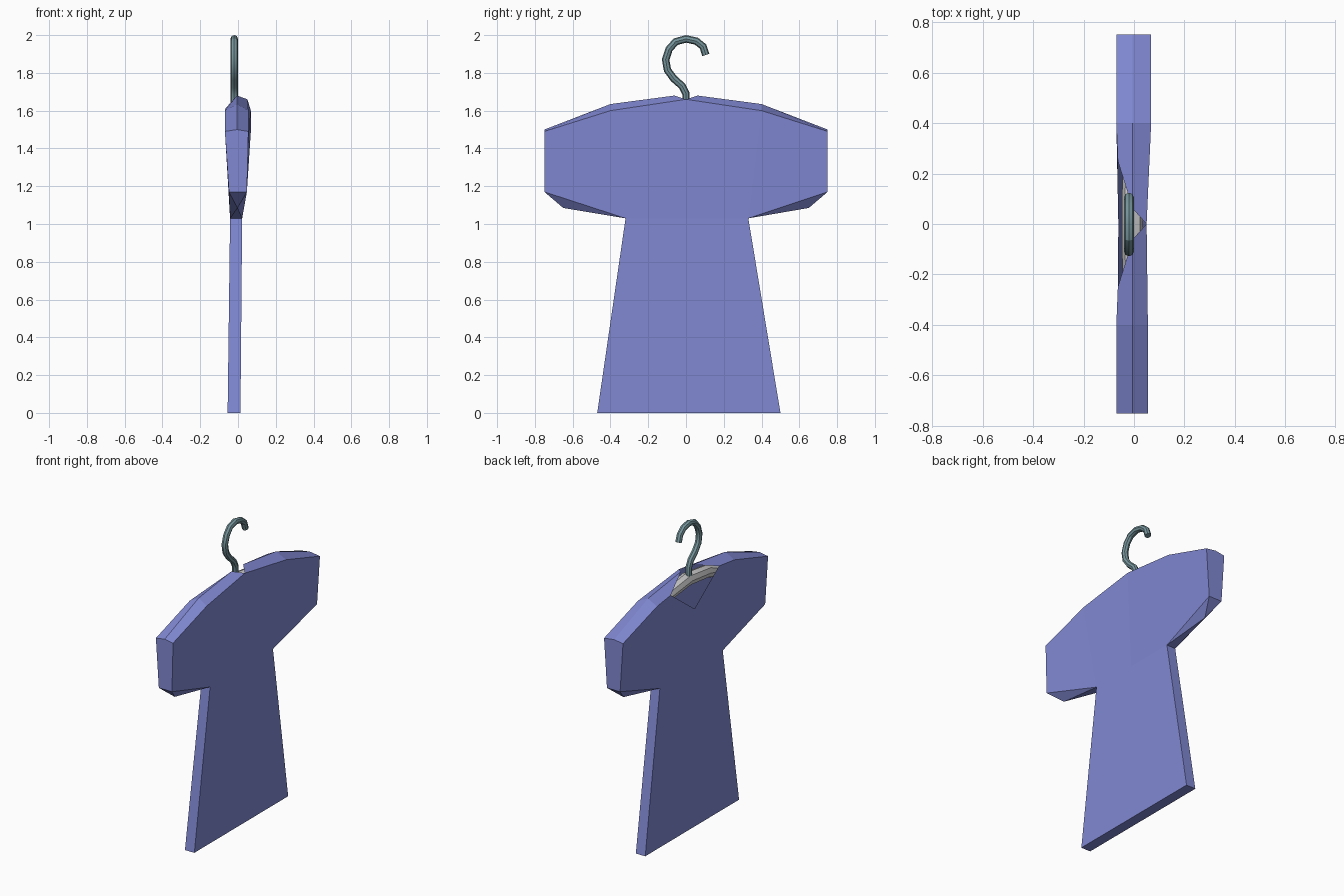
import bpy, bmesh

if "Cube" in bpy.data.objects:
    bpy.data.objects.remove(bpy.data.objects["Cube"])


def material(name, rgb):
    m = bpy.data.materials.new(name)
    m.diffuse_color = (*rgb, 1)
    m.use_nodes = True
    m.node_tree.nodes["Principled BSDF"].inputs["Base Color"].default_value = m.diffuse_color
    return m


def tube(name, pts, radius, radii=None, sides=2, mat=None):
    """Round bar along a path, turned into a smooth mesh."""
    cu = bpy.data.curves.new(name, 'CURVE')
    cu.dimensions = '3D'
    cu.bevel_depth = radius
    cu.bevel_resolution = sides
    cu.use_fill_caps = True
    sp = cu.splines.new('POLY')
    sp.points.add(len(pts) - 1)
    for i, p in enumerate(pts):
        sp.points[i].co = (*p, 1)
        sp.points[i].radius = radii[i] if radii else 1
    ob = bpy.data.objects.new(name, cu)
    bpy.context.collection.objects.link(ob)
    bpy.ops.object.select_all(action='DESELECT')
    ob.select_set(True)
    bpy.context.view_layer.objects.active = ob
    bpy.ops.object.convert(target='MESH')
    ob = bpy.context.object
    bpy.ops.object.shade_smooth_by_angle()
    if mat:
        ob.data.materials.clear()
        ob.data.materials.append(mat)
    return ob


# shirt: collar opens towards -x, one half built per sign of y
bm = bmesh.new()
V = lambda x, y, z: bm.verts.new((x, y, z))
top = V(.05, 0, 1.66)           # back neck
vee = V(-.062, 0, 1.43)         # bottom of the V neck
mid_b, mid_f = V(.022, 0, 1.03), V(-.042, 0, 1.03)
hem_cb, hem_cf = V(.013, .015, 0), V(-.055, .015, 0)

for s, hem_y, arm_y, bulge in ((1, .5, .33, .068), (-1, .47, .32, .055)):
    hem_b, hem_f = V(.013, s * hem_y, 0), V(-.055, s * hem_y, 0)
    arm_b, arm_f = V(.022, s * arm_y, 1.03), V(-.042, s * arm_y, 1.03)
    low_b, low_f = V(.047, s * .75, 1.17), V(-.048, s * .75, 1.17)
    cuff_b, cuff_f = V(bulge, s * .75, 1.49), V(-.069, s * .75, 1.49)
    sh_b, sh_f = V(bulge, s * .4, 1.6), V(-.07, s * .4, 1.6)
    ridge_c, ridge_s = V(-.005, s * .75, 1.5), V(-.005, s * .4, 1.635)
    ridge_n = V(-.005, s * .06, 1.68)
    neck = V(-.064, s * .25, 1.615)
    under = V(-.003, s * .65, 1.085)
    for f in (
        # back panel
        (hem_cb, hem_b, arm_b, mid_b), (mid_b, arm_b, sh_b, top),
        (arm_b, low_b, cuff_b, sh_b),
        # front panel
        (hem_cf, hem_f, arm_f, mid_f), (mid_f, arm_f, sh_f, neck, vee),
        (arm_f, low_f, cuff_f, sh_f),
        # shoulders
        (cuff_b, ridge_c, ridge_s, sh_b), (sh_b, ridge_s, ridge_n, top),
        (cuff_f, ridge_c, ridge_s, sh_f), (sh_f, ridge_s, ridge_n, neck),
        # cuff and underside of sleeve
        (low_b, cuff_b, ridge_c, cuff_f, low_f), (low_b, low_f, under),
        (low_b, under, arm_b), (low_f, under, arm_f), (under, arm_b, arm_f),
        # side seam and hem
        (arm_b, hem_b, hem_f, arm_f), (hem_cb, hem_b, hem_f, hem_cf),
    ):
        bm.faces.new(f)
bmesh.ops.recalc_face_normals(bm, faces=bm.faces)
me = bpy.data.meshes.new("shirt")
bm.to_mesh(me)
bm.free()
shirt = bpy.data.objects.new("shirt", me)
bpy.context.collection.objects.link(shirt)
me.materials.append(material("blue_cloth", (.22, .25, .65)))

# hanger bar hidden inside the shoulders
arm = [(.6, 1.38, .6), (.4, 1.51, .8), (.2, 1.585, .95)]
pts = [(-.006, -y, z) for y, z, r in arm] + [(-.006, 0, 1.61)] + \
      [(-.006, y, z) for y, z, r in reversed(arm)]
rad = [r for *_, r in arm] + [1] + [r for *_, r in reversed(arm)]
tube("hanger_bar", pts, .042, rad)

# wire hook
path = [(0, 1.64), (0, 1.69), (-.02, 1.73), (-.065, 1.77), (-.098, 1.815),
        (-.108, 1.87), (-.09, 1.925), (-.055, 1.965), (0, 1.98),
        (.055, 1.968), (.09, 1.94), (.105, 1.895)]
tube("hanger_hook", [(-.02, y, z) for y, z in path], .02, sides=2,
     mat=material("steel", (.18, .3, .33)))
